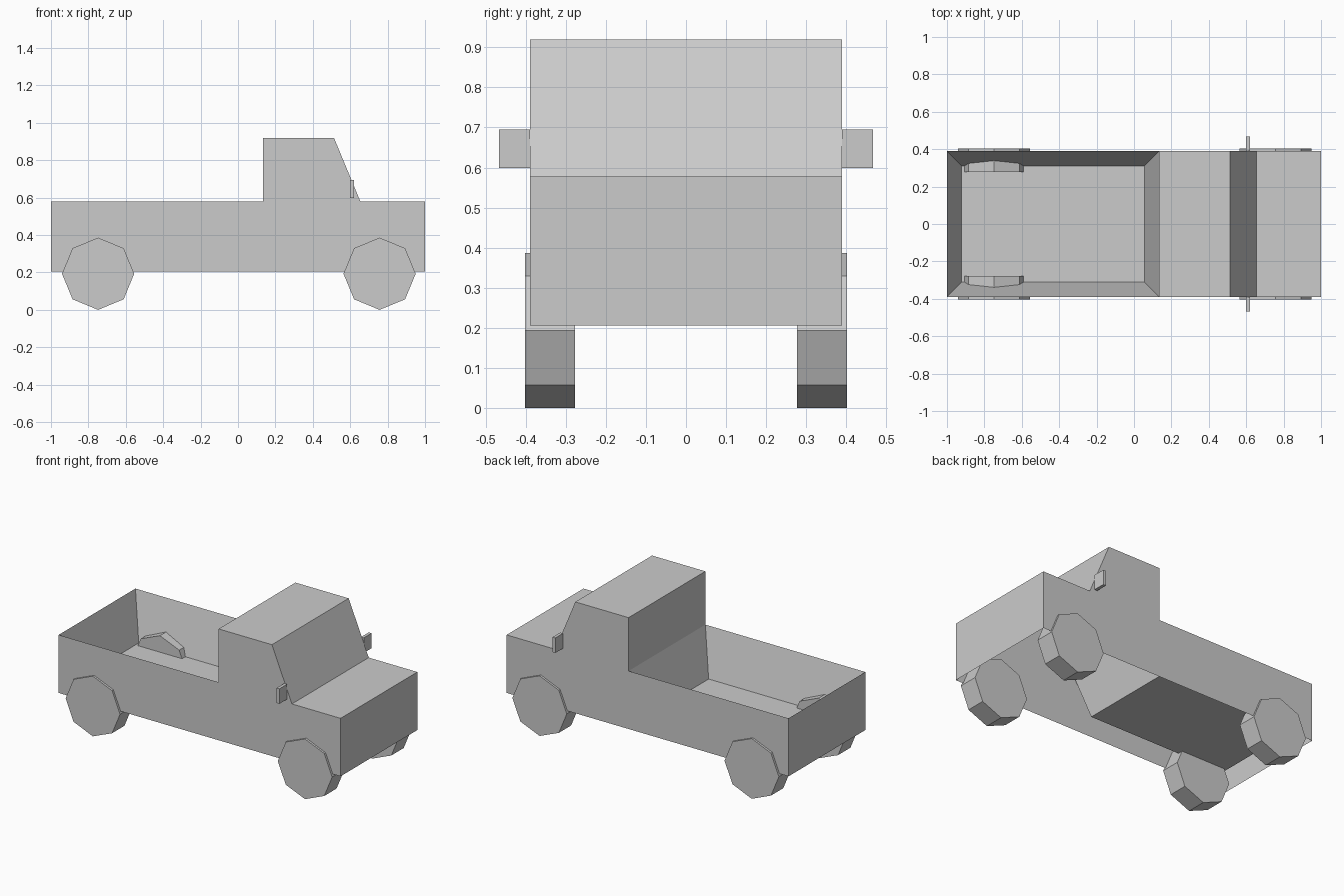
import bpy
import bmesh
import math
from mathutils import Matrix

cube = bpy.data.objects.get("Cube")
if cube:
    bpy.data.objects.remove(cube, do_unlink=True)

grey = bpy.data.materials.new("plain_grey")
grey.use_nodes = True
COLOUR = (0.6, 0.6, 0.6, 1)
grey.diffuse_color = COLOUR
grey.node_tree.nodes["Principled BSDF"].inputs["Base Color"].default_value = COLOUR


def add_object(name, bm):
    """Turn a bmesh into a flat-shaded object."""
    bmesh.ops.recalc_face_normals(bm, faces=bm.faces)
    mesh = bpy.data.meshes.new(name)
    bm.to_mesh(mesh)
    bm.free()
    mesh.materials.append(grey)
    obj = bpy.data.objects.new(name, mesh)
    bpy.context.collection.objects.link(obj)
    return obj


# Body shell, open underneath: a side profile spanned across the width
HALF = 0.389
BASE, RIM, ROOF = 0.206, 0.578, 0.92
TAIL, CAB_BACK = -1.0, 0.135
profile = [(TAIL, RIM), (TAIL, BASE), (1, BASE), (1, RIM), (0.655, RIM),
           (0.513, ROOF), (CAB_BACK, ROOF), (CAB_BACK, RIM)]
bm = bmesh.new()
right = [bm.verts.new((x, -HALF, z)) for x, z in profile]
left = [bm.verts.new((x, HALF, z)) for x, z in profile]
bm.faces.new(right)
bm.faces.new(left[::-1])
for i in range(len(profile) - 1):
    if i != 1:  # the underside stays open
        bm.faces.new((right[i], left[i], left[i + 1], right[i + 1]))

# Cargo bed: walls slope inward from the rim to a raised floor
INSET, FLOOR = 0.078, 0.28
rim = [right[0], right[-1], left[-1], left[0]]
mid = (TAIL + CAB_BACK) / 2
floor = [bm.verts.new((v.co.x + math.copysign(INSET, mid - v.co.x),
                       v.co.y - math.copysign(INSET, v.co.y), FLOOR)) for v in rim]
for i in range(4):
    j = (i + 1) % 4
    bm.faces.new((rim[i], rim[j], floor[j], floor[i]))
bm.faces.new(floor)
add_object("body_and_bed", bm)

# Eight-sided wheels and door mirrors on both sides
RADIUS, WIDTH = 0.193, 0.125
for side, sign in (("right", -1), ("left", 1)):
    for end, x in (("rear", -0.748), ("front", 0.757)):
        bm = bmesh.new()
        place = (Matrix.Translation((x, sign * 0.34, RADIUS))
                 @ Matrix.Rotation(math.pi / 2, 4, "X"))
        bmesh.ops.create_cone(bm, cap_ends=True, segments=8, radius1=RADIUS,
                              radius2=RADIUS, depth=WIDTH, matrix=place)
        add_object(f"{end}_{side}_wheel", bm)

    bm = bmesh.new()
    place = (Matrix.Translation((0.61, sign * 0.428, 0.647))
             @ Matrix.Diagonal((0.02, 0.078, 0.096, 1)))
    bmesh.ops.create_cube(bm, size=1, matrix=place)
    add_object(f"{side}_mirror", bm)
